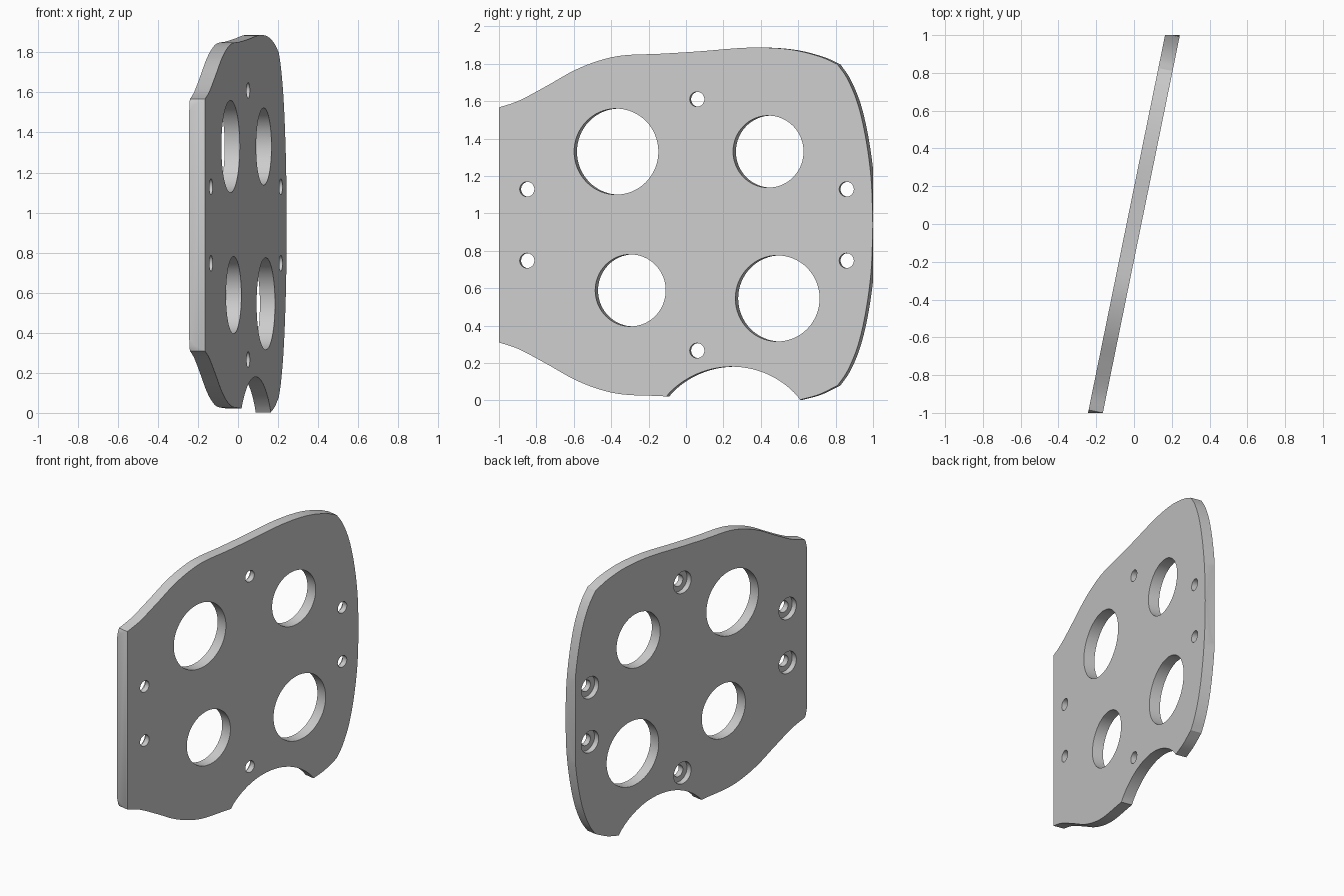
import bpy, bmesh
from math import sin, cos, atan2
from mathutils import Vector

cube = bpy.data.objects.get("Cube")
if cube:
    bpy.data.objects.remove(cube)

SLOPE, HALF_X, THICK, MID_Z = 0.204, 0.039, 0.0769, 0.938
NORMAL = Vector((1, -SLOPE, 0)).normalized()

grey = bpy.data.materials.new("plain grey")
grey.use_nodes = True
grey.diffuse_color = (0.6, 0.6, 0.6, 1)
grey.node_tree.nodes["Principled BSDF"].inputs["Base Color"].default_value = (0.6, 0.6, 0.6, 1)


def on_face(y, z):
    """Point on the outer (+x) face of the slanted plate."""
    return Vector((SLOPE * y + HALF_X, y, z))


def smooth_path(points, steps=6):
    """Catmull-Rom curve through the points."""
    p = [Vector(q) for q in points]
    p = [2 * p[0] - p[1]] + p + [2 * p[-1] - p[-2]]
    out = []
    for a, b, c, d in zip(p, p[1:], p[2:], p[3:]):
        for i in range(steps):
            t = i / steps
            out.append(0.5 * (2 * b + (c - a) * t + (2 * a - 5 * b + 4 * c - d) * t * t
                              + (3 * b - a - 3 * c + d) * t ** 3))
    return out + [p[-2]]


def make_object(name, bm):
    bmesh.ops.recalc_face_normals(bm, faces=bm.faces)
    mesh = bpy.data.meshes.new(name)
    bm.to_mesh(mesh)
    bm.free()
    mesh.materials.append(grey)
    obj = bpy.data.objects.new(name, mesh)
    bpy.context.collection.objects.link(obj)
    return obj


# Outline: rounded end corner, wavy top, bowed back edge, mirrored below
corner = smooth_path([(-1.03, 1.45), (-1.0155, 1.51), (-1.008, 1.545), (-1.0, 1.566)], 3)
top = smooth_path([(-1.0, 1.566), (-0.89, 1.604), (-0.74, 1.684), (-0.596, 1.765),
                   (-0.46, 1.818), (-0.33, 1.845), (-0.14, 1.853), (0.07, 1.866),
                   (0.34, 1.886), (0.55, 1.877), (0.71, 1.84), (0.81, 1.797)])
back = smooth_path([(0.81, 1.797), (0.865, 1.715), (0.92, 1.58), (0.962, 1.396),
                    (0.99, 1.18), (0.999, MID_Z)])
upper = corner[:-1] + top[:-1] + back


def mirrored(path):
    return [Vector((p.x, 2 * MID_Z - p.y)) for p in reversed(path)]


# Scalloped cut-out replaces the middle of the lower edge
left_end, right_end, centre, radius = Vector((-0.104, 0.021)), Vector((0.61, 0.003)), Vector((0.245, -0.29)), 0.47
a0 = atan2(right_end.y - centre.y, right_end.x - centre.x)
a1 = atan2(left_end.y - centre.y, left_end.x - centre.x)
arc = [centre + radius * Vector((cos(a0 + (a1 - a0) * i / 32), sin(a0 + (a1 - a0) * i / 32)))
       for i in range(1, 32)]
lower_back = mirrored(back) + smooth_path([(0.81, 0.079), (0.71, 0.031), right_end])[1:]
lower_front = [p for p in mirrored(corner[:-1] + top) if p.x < left_end.x - 0.02]
outline = upper + lower_back[1:] + arc + [left_end] + lower_front

bm = bmesh.new()
face = bm.faces.new([bm.verts.new(on_face(p.x, p.y)) for p in outline])
extruded = bmesh.ops.extrude_face_region(bm, geom=[face])["geom"]
bmesh.ops.translate(bm, vec=-NORMAL * THICK, verts=[g for g in extruded if isinstance(g, bmesh.types.BMVert)])

# Square off both ends
for side in (-1, 1):
    bmesh.ops.bisect_plane(bm, geom=bm.verts[:] + bm.edges[:] + bm.faces[:], dist=1e-5,
                           plane_co=(0, side, 0), plane_no=(0, side, 0), clear_outer=True)
    bmesh.ops.holes_fill(bm, edges=[e for e in bm.edges if e.is_boundary], sides=0)
plate = make_object("mounting_plate", bm)


def drill(name, y, z, radius, start, end, sides):
    """Cut a round hole between two depths below the outer face."""
    bm = bmesh.new()
    bmesh.ops.create_cone(bm, cap_ends=True, segments=sides, radius1=radius, radius2=radius,
                          depth=end - start)
    cutter = make_object(name, bm)
    cutter.rotation_mode = "QUATERNION"
    cutter.rotation_quaternion = NORMAL.to_track_quat("Z", "Y")
    cutter.location = on_face(y, z) - NORMAL * (start + end) / 2
    cutter.hide_render = True
    cutter.hide_set(True)
    mod = plate.modifiers.new(name, "BOOLEAN")
    mod.operation, mod.solver, mod.object = "DIFFERENCE", "EXACT", cutter


# Four large openings
for y, z, r in [(-0.373, 1.33, 0.23), (0.44, 1.33, 0.1925), (-0.297, 0.588, 0.1925), (0.489, 0.545, 0.23)]:
    drill("opening_cutter", y, z, r, -0.05, THICK + 0.05, 64)

# Six screw holes with counterbores on the inner side
for y, dz in [(0.059, 0.672), (-0.85, 0.191), (0.858, 0.191)]:
    for z in (MID_Z + dz, MID_Z - dz):
        drill("screw_hole_cutter", y, z, 0.04, -0.05, THICK + 0.05, 32)
        drill("counterbore_cutter", y, z, 0.077, THICK * 0.5, THICK + 0.05, 32)

# Bake the cuts and remove the cutters
bpy.context.view_layer.update()
baked = bpy.data.meshes.new_from_object(plate.evaluated_get(bpy.context.evaluated_depsgraph_get()))
cutters = [m.object for m in plate.modifiers]
plate.modifiers.clear()
plate.data = baked
for cutter in cutters:
    bpy.data.objects.remove(cutter)

bpy.ops.object.select_all(action="DESELECT")
plate.select_set(True)
bpy.context.view_layer.objects.active = plate
bpy.ops.object.shade_smooth_by_angle(angle=0.45)
